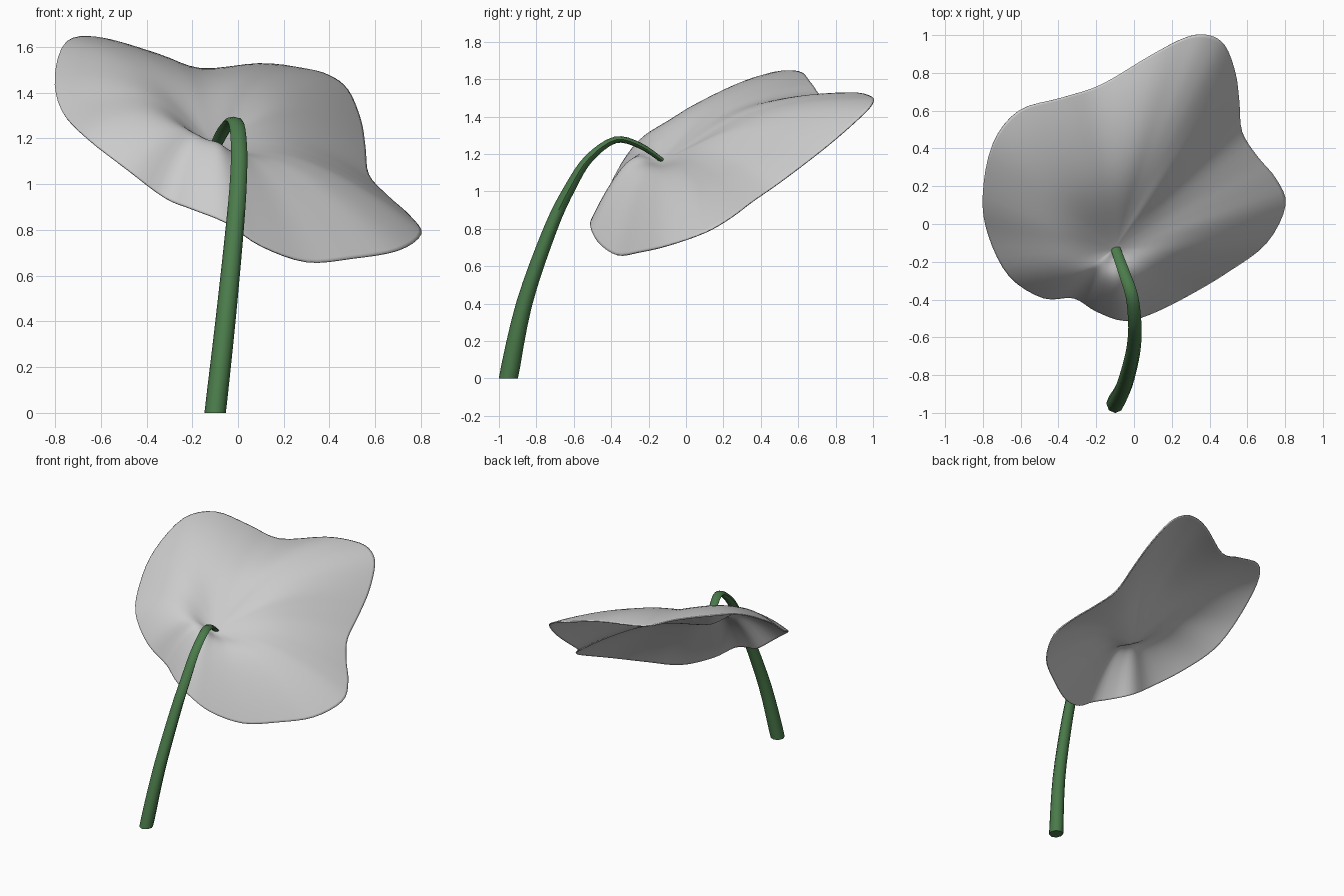
import bpy, bmesh, math
from mathutils import Vector

if "Cube" in bpy.data.objects:
    bpy.data.objects.remove(bpy.data.objects["Cube"])


def material(name, rgb):
    m = bpy.data.materials.new(name)
    m.diffuse_color = (*rgb, 1)
    m.use_nodes = True
    m.node_tree.nodes["Principled BSDF"].inputs["Base Color"].default_value = m.diffuse_color
    return m


def catmull(pts, per, closed):
    """Smooth path through rows of numbers."""
    n, out = len(pts), []
    pick = (lambda i: pts[i % n]) if closed else (lambda i: pts[max(0, min(n - 1, i))])
    for i in range(n if closed else n - 1):
        a, b, c, d = (pick(i + k) for k in (-1, 0, 1, 2))
        for s in range(per):
            t = s / per
            out.append([0.5 * (2*q + (r - p)*t + (2*p - 5*q + 4*r - s4)*t*t
                               + (3*q - p - 3*r + s4)*t**3)
                        for p, q, r, s4 in zip(a, b, c, d)])
    if not closed:
        out.append(list(pts[-1]))
    return out


def make_object(name, bm, mat):
    bmesh.ops.recalc_face_normals(bm, faces=bm.faces)
    me = bpy.data.meshes.new(name)
    bm.to_mesh(me)
    bm.free()
    me.materials.append(mat)
    ob = bpy.data.objects.new(name, me)
    bpy.context.collection.objects.link(ob)
    bpy.context.view_layer.objects.active = ob
    ob.select_set(True)
    bpy.ops.object.shade_smooth_by_angle(angle=math.radians(50))
    ob.select_set(False)
    return ob


def bridge(bm, a, b):
    for i in range(len(a)):
        j = (i + 1) % len(a)
        bm.faces.new((a[i], a[j], b[j], b[i]))


# Petal rim: x, y, z and how far the surface bulges up between centre and rim
rim = [
    (0.28, 0.99, 1.505, .10), (0.395, 1.00, 1.475, .10), (0.48, 0.945, 1.41, .10),
    (0.535, 0.80, 1.28, .10), (0.555, 0.65, 1.16, .08), (0.57, 0.49, 1.04, .065),
    (0.65, 0.36, 0.95, .06), (0.75, 0.24, 0.86, .07), (0.80, 0.10, 0.78, .085),
    (0.70, -0.10, 0.71, .095), (0.50, -0.25, 0.675, .10), (0.30, -0.37, 0.66, .11),
    (0.10, -0.47, 0.73, .13), (-0.05, -0.51, 0.83, .15), (-0.20, -0.46, 0.89, .13),
    (-0.32, -0.39, 0.94, .12), (-0.48, -0.39, 1.06, .12), (-0.66, -0.275, 1.20, .115),
    (-0.77, -0.06, 1.32, .11), (-0.80, 0.15, 1.47, .10), (-0.75, 0.42, 1.62, .085),
    (-0.61, 0.60, 1.64, .085), (-0.38, 0.67, 1.575, .085), (-0.17, 0.74, 1.50, .09),
    (0.10, 0.90, 1.525, .10),
]
centre = Vector((-0.105, -0.13, 1.168))
SLOPE_X, SLOPE_Y = -0.43, 0.556
edge = catmull(rim, 4, True)

# Petal: a tilted shallow dome with a dimple at the stem joint and a wavy rim
bm = bmesh.new()
hub = bm.verts.new(centre)
RINGS, previous = 18, None
for t in [k / RINGS for k in range(1, RINGS)] + [0.985, 1.0]:
    bulge = (1 - math.exp(-(t / 0.30) ** 2)) * (1 - t ** 2.5)
    ring = []
    for x, y, z, b in edge:
        p = centre.lerp(Vector((x, y, z)), t)
        tilt = SLOPE_X * (x - centre.x) + SLOPE_Y * (y - centre.y)
        drop = z - centre.z - tilt
        p.z = centre.z + tilt * t + drop * t ** 2 + b * bulge
        ring.append(bm.verts.new(p))
    if previous:
        bridge(bm, previous, ring)
    else:
        for i in range(len(ring)):
            bm.faces.new((hub, ring[i], ring[(i + 1) % len(ring)]))
    previous = ring
petal = make_object("petal", bm, material("pale grey", (0.6, 0.6, 0.6)))
thick = petal.modifiers.new("thickness", 'SOLIDIFY')
thick.thickness = 0.008
thick.offset = 0

# Stem: x, y, z, half width and half thickness along the arch
path = catmull([
    (-0.10, -0.95, 0.00, .047, .052), (-0.055, -0.865, 0.40, .044, .043),
    (-0.015, -0.725, 0.80, .040, .036), (0.002, -0.62, 1.02, .037, .030),
    (0.004, -0.52, 1.175, .035, .024), (-0.012, -0.38, 1.275, .033, .018),
    (-0.055, -0.25, 1.247, .030, .016), (-0.098, -0.13, 1.168, .026, .013),
], 4, False)
bm = bmesh.new()
SIDES, rings = 8, []
for i, (x, y, z, w, h) in enumerate(path):
    p = Vector((x, y, z))
    tangent = (Vector(path[min(i + 1, len(path) - 1)][:3])
               - Vector(path[max(i - 1, 0)][:3])).normalized()
    side = (Vector((1, 0, 0)) - tangent * tangent.x).normalized()
    up = tangent.cross(side)
    ring = []
    for s in range(SIDES):
        a = 2 * math.pi * s / SIDES
        q = p + side * (w * math.cos(a)) + up * (h * math.sin(a))
        if i == 0:
            q.z = 0
        ring.append(bm.verts.new(q))
    if rings:
        bridge(bm, rings[-1], ring)
    rings.append(ring)
bm.faces.new(rings[0])
bm.faces.new(rings[-1])
make_object("stem", bm, material("leaf green", (0.07, 0.2, 0.07)))
